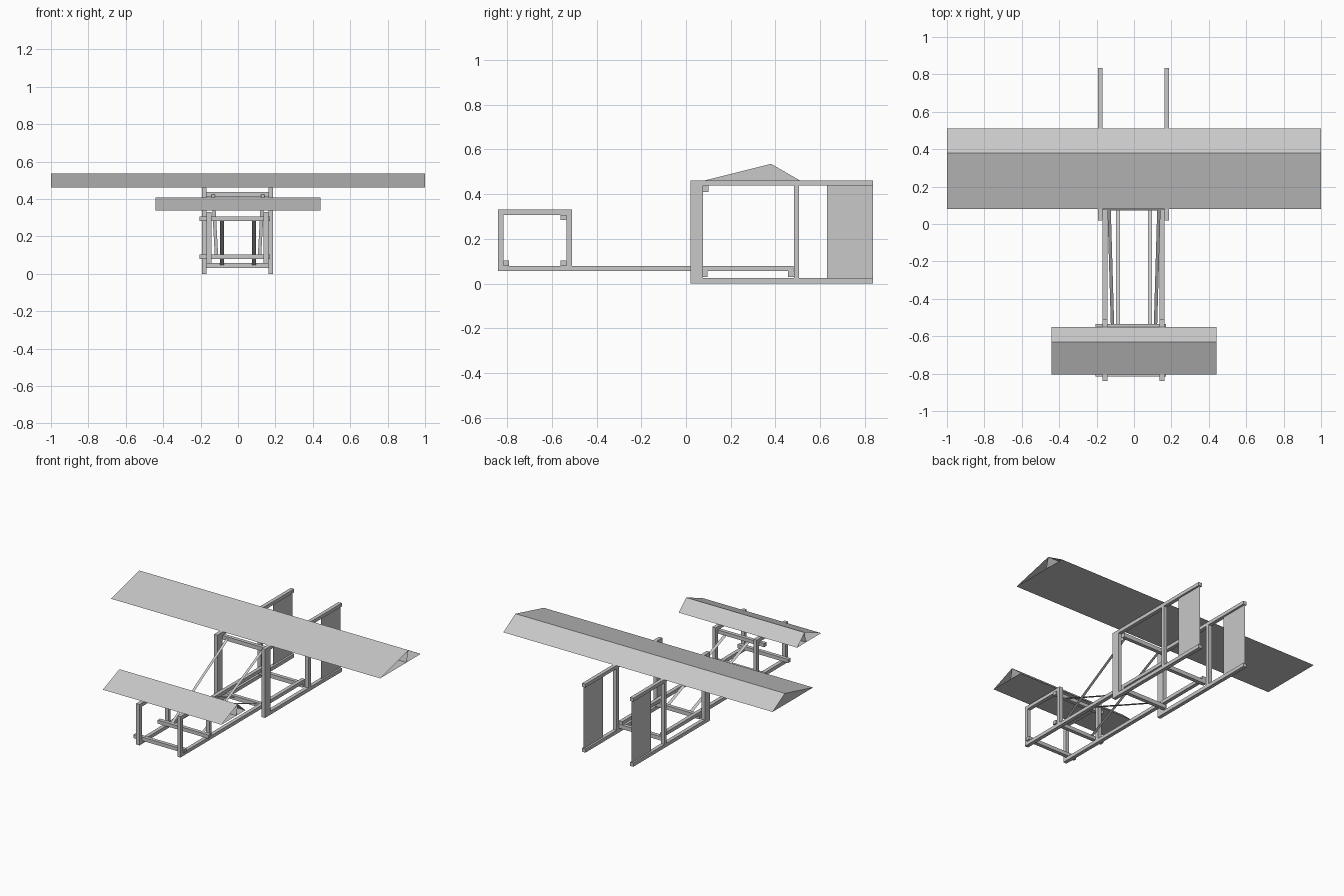
import bpy
import bmesh
from mathutils import Vector

cube = bpy.data.objects.get("Cube")
if cube:
    bpy.data.objects.remove(cube, do_unlink=True)

grey = bpy.data.materials.new("light_grey")
grey.use_nodes = True
COLOUR = (0.58, 0.58, 0.58, 1)
grey.diffuse_color = COLOUR
grey.node_tree.nodes["Principled BSDF"].inputs["Base Color"].default_value = COLOUR

SIDES = (("left", 1), ("right", -1))
T = 0.025  # thickness of the square beams


def add_object(name, bm):
    mesh = bpy.data.meshes.new(name)
    bm.to_mesh(mesh)
    bm.free()
    mesh.materials.append(grey)
    obj = bpy.data.objects.new(name, mesh)
    bpy.context.collection.objects.link(obj)
    return obj


def box(name, xs, ys, zs):
    bm = bmesh.new()
    bmesh.ops.create_cube(bm, size=1)
    for v in bm.verts:
        v.co = [(r[0] + r[1]) / 2 + c * (r[1] - r[0]) for c, r in zip(v.co, (xs, ys, zs))]
    return add_object(name, bm)


def sheet(name, corners):
    bm = bmesh.new()
    bm.faces.new([bm.verts.new(c) for c in corners])
    return add_object(name, bm)


def wing(name, half_span, nose, peak, tail, web_foot, low, high, closed_end):
    """Hollow triangular sheet wing with an inner web under its ridge."""
    bm = bmesh.new()
    profile = ((nose, low), (peak, high), (tail, low), (web_foot, low))
    left, right = ([bm.verts.new((x, y, z)) for y, z in profile]
                   for x in (half_span, -half_span))
    for a, b in ((0, 1), (1, 2), (2, 3), (3, 0)):
        bm.faces.new((left[a], left[b], right[b], right[a]))
    if closed_end:
        bm.faces.new(right)
    bmesh.ops.recalc_face_normals(bm, faces=bm.faces[:])
    bm.faces.new((left[1], left[3], right[3], right[1]))
    return add_object(name, bm)


def strip(name, start, end, width):
    half = Vector((width / 2, 0, 0))
    a, b = Vector(start), Vector(end)
    return sheet(name, (a - half, a + half, b + half, b - half))


# Wings
wing("main_wing", 1.0, 0.08, 0.38, 0.51, 0.36, 0.46, 0.535, True)
wing("front_wing", 0.44, -0.805, -0.63, -0.55, -0.645, 0.337, 0.408, False)

for label, s in SIDES:
    # Front frame, with the long lower rail reaching the main frame
    fx = sorted((s * 0.14 - 0.003, s * 0.165 - 0.003))
    box(f"{label}_long_rail", fx, (-0.84, 0.48), (0.056, 0.079))
    box(f"{label}_front_top_rail", fx, (-0.84, -0.51), (0.307, 0.33))
    for part, y in (("fore", -0.84), ("aft", -0.534)):
        box(f"{label}_{part}_front_post", fx, (y, y + 0.024), (0.079, 0.307))

    # Main frame
    mx = sorted((s * 0.165 - 0.003, s * 0.19 - 0.003))
    box(f"{label}_main_top_rail", mx, (0.02, 0.835), (0.437, 0.46))
    box(f"{label}_main_bottom_rail", mx, (0.02, 0.835), (0, 0.024))
    box(f"{label}_main_wide_post", mx, (0.02, 0.076), (0.024, 0.437))
    box(f"{label}_main_rear_post", mx, (0.482, 0.506), (0.024, 0.437))

    # Tail fin
    x = s * 0.178 - 0.003
    sheet(f"{label}_fin", ((x, 0.63, 0), (x, 0.835, 0), (x, 0.835, 0.46), (x, 0.63, 0.46)))

    # Flat bracing strips
    strip(f"{label}_falling_brace", (s * 0.085, -0.54, 0.287), (s * 0.085, 0.08, 0.045), 0.022)
    strip(f"{label}_rising_brace", (s * 0.115, -0.54, 0.095), (s * 0.133, 0.08, 0.425), 0.018)

# Cross beams of the front frame
for name, y, z in (("fore_low", -0.816, 0.079), ("aft_low", -0.56, 0.079),
                   ("aft_high", -0.56, 0.283)):
    box(f"{name}_cross_beam", (-0.205, 0.172), (y, y + T), (z, z + 0.024))

# Cross beams of the main frame
for name, y, z in (("main_high", 0.076, 0.41), ("main_fore_low", 0.072, 0.03),
                   ("main_aft_low", 0.457, 0.03)):
    box(f"{name}_cross_beam", (-0.168, 0.162), (y, y + T), (z, z + 0.027))
